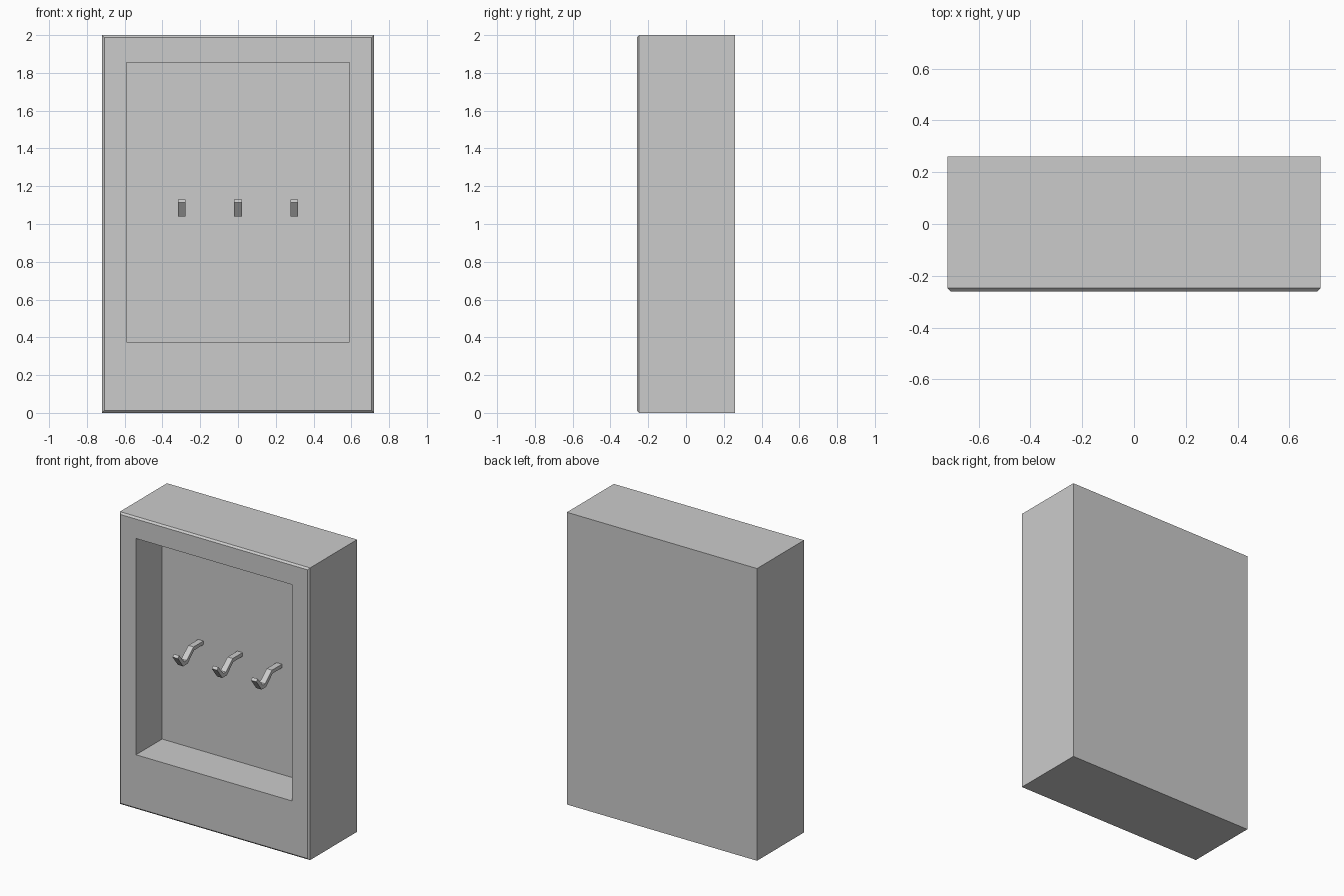
import bpy, bmesh

if "Cube" in bpy.data.objects:
    bpy.data.objects.remove(bpy.data.objects["Cube"])


def make_object(name, bm):
    bmesh.ops.recalc_face_normals(bm, faces=bm.faces)
    mesh = bpy.data.meshes.new(name)
    bm.to_mesh(mesh)
    bm.free()
    obj = bpy.data.objects.new(name, mesh)
    bpy.context.collection.objects.link(obj)
    return obj


# Cabinet: rectangular rings stepped from the back, round the rim, into the recess
# each ring: half width, bottom z, top z, y
rings = [
    (0.72, 0.0, 2.0, 0.26),
    (0.72, 0.0, 2.0, -0.248),
    (0.708, 0.012, 1.988, -0.26),
    (0.59, 0.375, 1.855, -0.26),
    (0.59, 0.375, 1.855, 0.022),
]
bm = bmesh.new()
loops = [[bm.verts.new(p) for p in ((-w, y, b), (w, y, b), (w, y, t), (-w, y, t))]
         for w, b, t, y in rings]
for a, c in zip(loops, loops[1:]):
    for i in range(4):
        j = (i + 1) % 4
        bm.faces.new((a[i], a[j], c[j], c[i]))
bm.faces.new(loops[0])
bm.faces.new(loops[-1])
make_object("cabinet_shell", bm)

# Coat hooks: bent bar side profile (y, z), extruded across x
profile = [(0.022, 1.13), (-0.085, 1.13), (-0.16, 1.066), (-0.185, 1.066),
           (-0.24, 1.13), (-0.255, 1.115), (-0.198, 1.04), (-0.15, 1.04),
           (-0.078, 1.105), (0.022, 1.105)]
half_width = 0.02
for name, x in (("left_hook", -0.297), ("middle_hook", 0.0), ("right_hook", 0.297)):
    bm = bmesh.new()
    side = bm.faces.new([bm.verts.new((x - half_width, y, z)) for y, z in profile])
    result = bmesh.ops.extrude_face_region(bm, geom=[side], use_keep_orig=True)
    moved = [v for v in result["geom"] if isinstance(v, bmesh.types.BMVert)]
    bmesh.ops.translate(bm, verts=moved, vec=(2 * half_width, 0, 0))
    make_object(name, bm)
